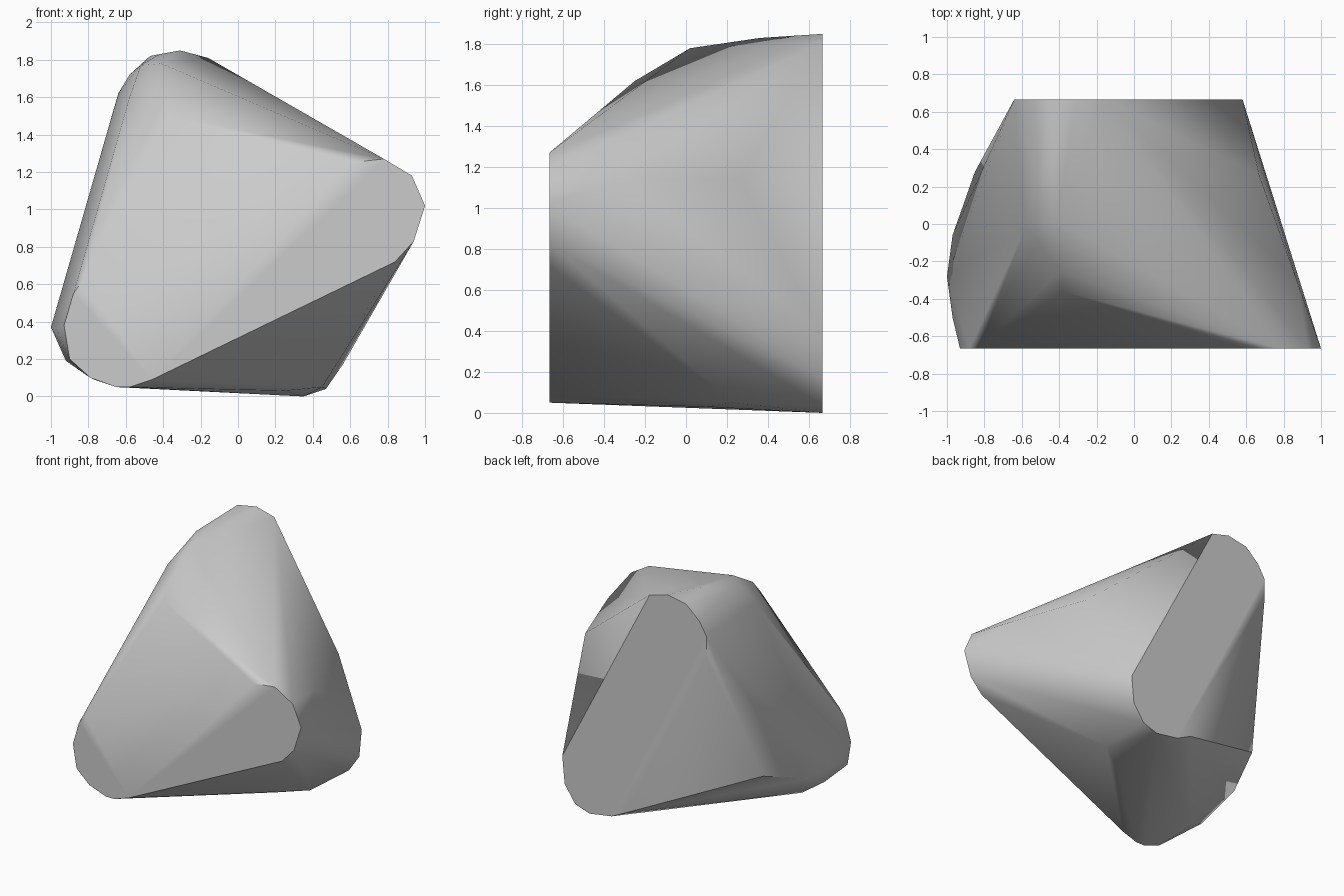
import bpy
import bmesh
import math

# Remove only the default object
default_object = bpy.data.objects.get("Cube")
if default_object:
    bpy.data.objects.remove(default_object, do_unlink=True)

DEPTH = 2 / 3  # half the distance between the two flat ends


def make_material(name, colour):
    """Create a plain material that shows in viewport and render."""
    material = bpy.data.materials.new(name)
    material.use_nodes = True
    material.diffuse_color = colour
    shader = material.node_tree.nodes["Principled BSDF"]
    shader.inputs["Base Color"].default_value = colour
    shader.inputs["Roughness"].default_value = 0.8
    return material


def profile_at(y, outline):
    """Place a flat x, z outline at the given depth."""
    return [(x, y, z) for x, z in outline]


def make_hull(name, points, material):
    """Wrap a tight convex skin around the points."""
    mesh = bpy.data.meshes.new(name)
    shell = bmesh.new()
    for point in points:
        shell.verts.new(point)
    bmesh.ops.convex_hull(shell, input=shell.verts)
    loose = [vert for vert in shell.verts if not vert.link_faces]
    bmesh.ops.delete(shell, geom=loose, context="VERTS")
    bmesh.ops.recalc_face_normals(shell, faces=shell.faces)
    shell.to_mesh(mesh)
    shell.free()
    mesh.materials.append(material)
    body = bpy.data.objects.new(name, mesh)
    bpy.context.collection.objects.link(body)
    return body


# Flat front end: a slanted capsule, low on one side and high on the other
front_end = [
    (-.93, .38), (-.9, .2), (-.79, .1), (-.65, .05), (-.58, .05), (-.46, .09),
    (.84, .72), (.94, .83), (1, 1.02), (.93, 1.18), (.78, 1.27), (.6, 1.25),
    (-.83, .62), (-.88, .55),
]

# Flat back end: a steep capsule leaning across the front one
back_end = [
    (-.16, 1.81), (-.31, 1.85), (-.47, 1.82), (-.58, 1.72), (-.64, 1.62),
    (-.64, 1.46), (.04, .09), (.16, .03), (.35, 0), (.47, .04),
    (.56, .17), (.58, .38),
]

# Rounded crown between the ends
crown = [
    (-.42, .36, 1.83), (-.41, .02, 1.78), (-.39, -.25, 1.62),
    (-.38, -.36, 1.5), (-.58, -.02, 1.6), (-.52, .24, 1.77),
]

# Bulging low shoulder
shoulder = [
    (-.85, .28, .46), (-.97, -.06, .34), (-1, -.28, .37),
    (-.97, -.5, .36), (-.92, -.36, .19), (-.77, -.3, .09),
]

# Ridge corners on the opposite flank and the underside
flank = [(.67, .26, 1.14), (.87, -.3, 1.14), (.45, .23, .05), (.25, .1, .03)]

grey = make_material("plain grey", (.6, .6, .6, 1))
stone = make_hull(
    "faceted_stone",
    profile_at(-DEPTH, front_end) + profile_at(DEPTH, back_end)
    + crown + shoulder + flank,
    grey,
)

# Smooth the rounded facets while keeping the hard rims
bpy.ops.object.select_all(action="DESELECT")
stone.select_set(True)
bpy.context.view_layer.objects.active = stone
bpy.ops.object.shade_smooth_by_angle(angle=math.radians(38))
